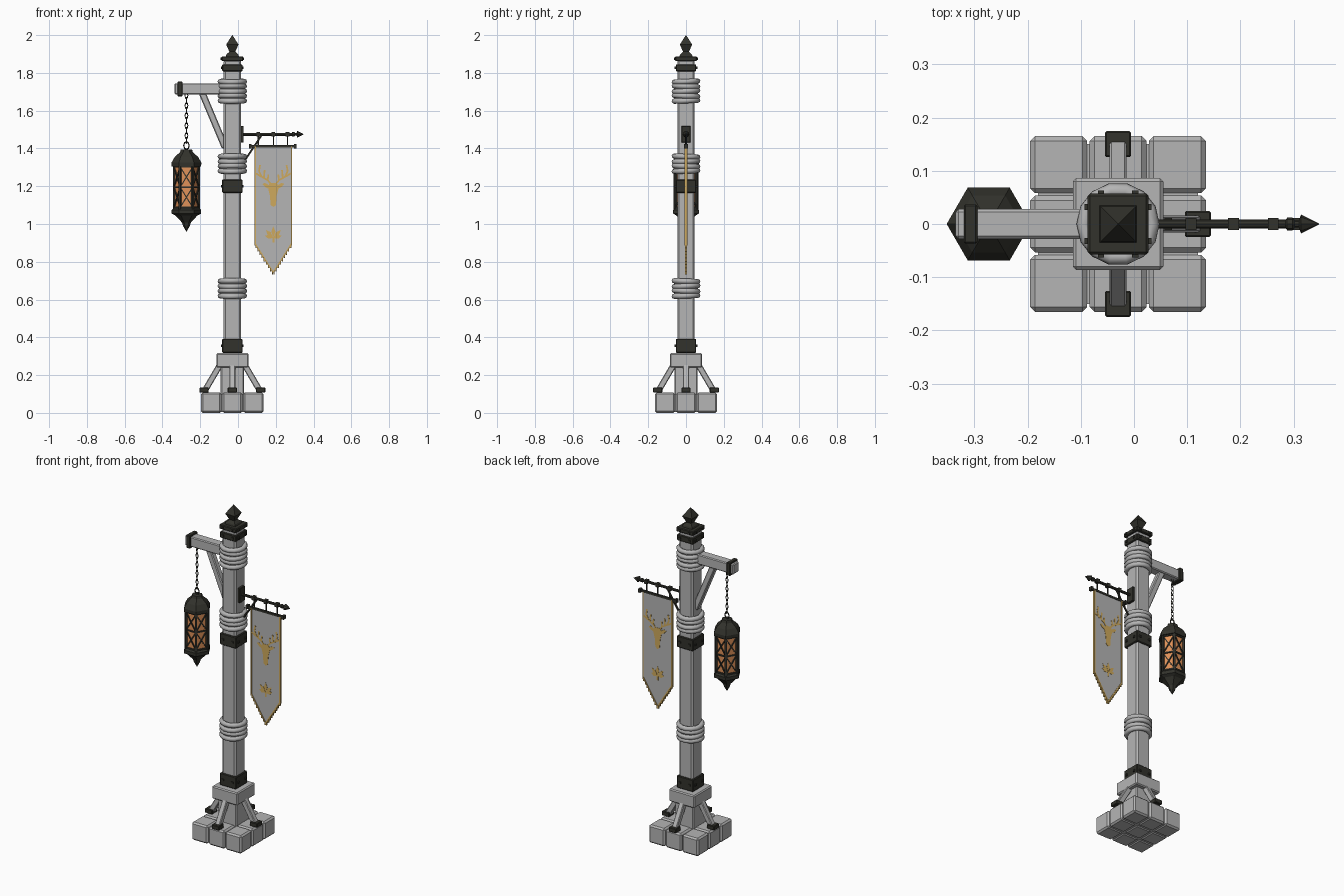
import bpy, bmesh, math
from mathutils import Vector, Matrix

if "Cube" in bpy.data.objects:
    bpy.data.objects.remove(bpy.data.objects["Cube"])

PX = -0.03          # post axis
LX = -0.273         # lantern axis
BX = 0.187          # banner axis


def material(name, rgb):
    m = bpy.data.materials.new(name)
    m.diffuse_color = (*rgb, 1)
    m.use_nodes = True
    m.node_tree.nodes["Principled BSDF"].inputs["Base Color"].default_value = m.diffuse_color
    return m


GREY = material("pale_grey", (0.46, 0.46, 0.46))
IRON = material("dark_iron", (0.032, 0.032, 0.025))
GOLD = material("gold", (0.62, 0.40, 0.11))
AMBER = material("amber_glass", (0.75, 0.29, 0.10))


def box(bm, c, s):
    bmesh.ops.create_cube(bm, size=1, matrix=Matrix.Translation(c) @ Matrix.Diagonal((*s, 1)))


def bar(bm, a, b, w, d, side=(0, 1, 0)):
    """Box from a to b, w wide, d deep along the side direction."""
    a, b = Vector(a), Vector(b)
    z = (b - a).normalized()
    x = Vector(side).cross(z).normalized()
    y = z.cross(x)
    rot = Matrix((x, y, z)).transposed().to_4x4()
    bmesh.ops.create_cube(bm, size=1, matrix=Matrix.Translation((a + b) / 2) @ rot
                          @ Matrix.Diagonal((w, d, (b - a).length, 1)))


def lathe(bm, prof, n, mat, phase=0.0):
    """Closed solid of revolution around local z from (radius, z) pairs."""
    rings = [[bm.verts.new(mat @ Vector((r * math.cos(phase + math.tau * i / n),
                                         r * math.sin(phase + math.tau * i / n), z)))
              for i in range(n)] for r, z in prof]
    for lo, hi in zip(rings, rings[1:]):
        for i in range(n):
            j = (i + 1) % n
            bm.faces.new((lo[i], lo[j], hi[j], hi[i]))
    bm.faces.new(rings[0][::-1])
    bm.faces.new(rings[-1])


def torus(bm, mat, R, r, n, k, sz=1.0):
    v = [[bm.verts.new(mat @ Vector(((R + r * math.cos(math.tau * j / k)) * math.cos(math.tau * i / n),
                                     (R + r * math.cos(math.tau * j / k)) * math.sin(math.tau * i / n) * sz,
                                     r * math.sin(math.tau * j / k)))) for j in range(k)] for i in range(n)]
    for i in range(n):
        for j in range(k):
            bm.faces.new((v[i][j], v[(i + 1) % n][j], v[(i + 1) % n][(j + 1) % k], v[i][(j + 1) % k]))


def plate(bm, pts, t):
    """Polygon in the xz plane, t thick."""
    f = [bm.verts.new((x, -t / 2, z)) for x, z in pts]
    k = [bm.verts.new((x, t / 2, z)) for x, z in pts]
    bm.faces.new(f)
    bm.faces.new(k[::-1])
    for i in range(len(pts)):
        j = (i + 1) % len(pts)
        bm.faces.new((f[j], f[i], k[i], k[j]))


def finish(name, bm, mat, bevel=0.0, smooth=False):
    bmesh.ops.recalc_face_normals(bm, faces=bm.faces)
    me = bpy.data.meshes.new(name)
    bm.to_mesh(me)
    bm.free()
    me.materials.append(mat)
    ob = bpy.data.objects.new(name, me)
    bpy.context.collection.objects.link(ob)
    if bevel:
        m = ob.modifiers.new("bevel", 'BEVEL')
        m.width, m.segments = bevel, 1
    if smooth:
        bpy.context.view_layer.objects.active = ob
        ob.select_set(True)
        bpy.ops.object.shade_smooth_by_angle(angle=math.radians(50))
        ob.select_set(False)
    return ob


T = Matrix.Translation
DIRS = [(1, 0), (0, 1), (-1, 0), (0, -1)]

# Base stones, three by three, round a recessed core
bm = bmesh.new()
for i in (-1, 0, 1):
    for j in (-1, 0, 1):
        box(bm, (PX + i * 0.1115, j * 0.1115, 0.054), (0.107, 0.107, 0.108))
finish("base_stones", bm, GREY, 0.009)
bm = bmesh.new()
box(bm, (PX, 0, 0.052), (0.30, 0.30, 0.094))
finish("base_core", bm, GREY)

# Pedestal and its collar
bm = bmesh.new()
box(bm, (PX, 0, 0.17), (0.124, 0.124, 0.15))
box(bm, (PX, 0, 0.278), (0.17, 0.172, 0.076))
finish("pedestal", bm, GREY, 0.006)

# Slanted struts with iron feet
struts, feet = bmesh.new(), bmesh.new()
for dx, dy in DIRS:
    bar(struts, (PX + dx * 0.15, dy * 0.15, 0.11), (PX + dx * 0.065, dy * 0.065, 0.255), 0.032, 0.032, (-dy, dx, 0))
    box(feet, (PX + dx * 0.15, dy * 0.15, 0.121), (0.049, 0.049, 0.026))
finish("base_struts", struts, GREY, 0.004)
finish("strut_feet", feet, IRON, 0.003)

# Post
bm = bmesh.new()
box(bm, (PX, 0, 1.09), (0.092, 0.092, 1.56))
finish("post", bm, GREY, 0.009)

# Iron bands with studs
bands, studs = bmesh.new(), bmesh.new()
for z0, z1, w in ((0.318, 0.392, 0.108), (1.165, 1.235, 0.108), (1.808, 1.845, 0.108), (1.862, 1.888, 0.114)):
    box(bands, (PX, 0, (z0 + z1) / 2), (w, w, z1 - z0))
    for dx, dy in DIRS:
        for s in (-0.032, 0.032):
            box(studs, (PX + dx * w / 2 - dy * s, dy * w / 2 + dx * s, (z0 + z1) / 2), (0.012, 0.012, 0.012))
finish("iron_bands", bands, IRON, 0.004)
finish("band_studs", studs, IRON)

# Pointed finial, four sided
bm = bmesh.new()
lathe(bm, [(0.05, 1.885), (0.044, 1.898), (0.022, 1.912), (0.046, 1.95), (0.001, 2.0)], 4, T((PX, 0, 0)), math.pi / 4)
finish("finial", bm, IRON)

# Rope windings
bm = bmesh.new()
for z0, z1, n in ((1.64, 1.767, 5), (1.268, 1.37, 4), (0.607, 0.71, 4)):
    h = (z1 - z0) / n
    for i in range(n):
        tilt = Matrix.Rotation(0.04 * (-1) ** i, 4, 'X')
        torus(bm, T((PX, 0, z0 + h * (i + 0.5))) @ tilt, 0.064, h * 0.55, 14, 8)
    lathe(bm, [(0.066, z0 + 0.01), (0.066, z1 - 0.01)], 14, T((PX, 0, 0)))
finish("rope_windings", bm, GREY, smooth=True)

# Lantern arm with brace and end band
bm = bmesh.new()
box(bm, (-0.195, 0, 1.715), (0.28, 0.056, 0.06))
bar(bm, (-0.19, 0, 1.695), (-0.068, 0, 1.405), 0.036, 0.036)
finish("lantern_arm", bm, GREY, 0.005)
bm = bmesh.new()
box(bm, (-0.307, 0, 1.715), (0.025, 0.074, 0.078))
finish("arm_end_band", bm, IRON, 0.003)

# Chain and hanging ring
bm = bmesh.new()
for i in range(10):
    turn = Matrix.Rotation(math.pi / 2 * (i % 2), 4, 'Z') @ Matrix.Rotation(math.pi / 2, 4, 'X')
    torus(bm, T((LX, 0, 1.68 - i * 0.0265)) @ turn, 0.0075, 0.0025, 8, 4, 2.0)
torus(bm, T((LX, 0, 1.415)) @ Matrix.Rotation(math.pi / 2, 4, 'X'), 0.014, 0.0035, 8, 5, 1.4)
finish("lantern_chain", bm, IRON)

# Lantern roof, floor, glass and lattice
L = T((LX, 0, 0))
bm = bmesh.new()
lathe(bm, [(0.078, 1.305), (0.079, 1.325), (0.062, 1.355), (0.034, 1.38), (0.030, 1.395)], 6, L)
finish("lantern_roof", bm, IRON)
bm = bmesh.new()
lathe(bm, [(0.001, 0.96), (0.018, 0.99), (0.024, 1.008), (0.058, 1.045), (0.078, 1.055), (0.078, 1.075), (0.068, 1.085)], 6, L)
finish("lantern_floor", bm, IRON)
bm = bmesh.new()
lathe(bm, [(0.062, 1.075), (0.062, 1.315)], 6, L)
finish("lantern_glass", bm, AMBER)
bm = bmesh.new()
for i in range(6):
    a, b = [Vector((LX + 0.066 * math.cos(t), 0.066 * math.sin(t), 0))
            for t in (i * math.pi / 3, (i + 1) * math.pi / 3)]
    n = (a + b) / 2 - Vector((LX, 0, 0))
    bar(bm, a + Vector((0, 0, 1.075)), a + Vector((0, 0, 1.315)), 0.012, 0.012, a - Vector((LX, 0, 0)))
    for z in (1.088, 1.195, 1.302):
        bar(bm, a + Vector((0, 0, z)), b + Vector((0, 0, z)), 0.008, 0.006, n)
    for z in (1.088, 1.195):
        lo, hi = Vector((0, 0, z)), Vector((0, 0, z + 0.107))
        bar(bm, a + lo, b + hi, 0.006, 0.006, n)
        bar(bm, a + hi, b + lo, 0.006, 0.006, n)
finish("lantern_lattice", bm, IRON)

# Banner pole with spear tip, wall plate and brace
bm = bmesh.new()
lathe(bm, [(0.008, 0.02), (0.008, 0.285), (0.012, 0.288), (0.012, 0.298), (0.007, 0.302), (0.007, 0.31),
           (0.018, 0.314), (0.001, 0.348)], 8, T((0, 0, 1.475)) @ Matrix.Rotation(math.pi / 2, 4, 'Y'))
finish("banner_pole", bm, IRON)
bm = bmesh.new()
box(bm, (0.022, 0, 1.475), (0.016, 0.048, 0.088))
bar(bm, (0.035, 0, 1.335), (0.125, 0, 1.47), 0.01, 0.01)
finish("pole_bracket", bm, IRON, 0.002)

# Hanging rings and crossbar
bm = bmesh.new()
for x in (0.107, 0.187, 0.262):
    box(bm, (x, 0, 1.475), (0.02, 0.022, 0.022))
    bar(bm, (x, 0, 1.47), (x, 0, 1.412), 0.006, 0.006)
bar(bm, (0.06, 0, 1.412), (0.308, 0, 1.412), 0.012, 0.012)
for x in (0.064, 0.304):
    box(bm, (x, 0, 1.412), (0.014, 0.022, 0.022))
finish("banner_hanger", bm, IRON)

# Banner cloth
bm = bmesh.new()
plate(bm, [(BX - 0.098, 1.41), (BX - 0.098, 0.9), (BX, 0.745), (BX + 0.098, 0.9), (BX + 0.098, 1.41)], 0.006)
finish("banner_cloth", bm, GREY)

# Gold side trim and stepped fringe
bm = bmesh.new()
for s in (-1, 1):
    bar(bm, (BX + s * 0.096, 0, 1.41), (BX + s * 0.096, 0, 0.885), 0.007, 0.014)
    bar(bm, (BX + s * 0.097, 0, 0.897), (BX, 0, 0.743), 0.007, 0.012)
    for i in range(9):
        x, z = 0.092 - i * 0.011, 0.889 - i * 0.0175
        bar(bm, (BX + s * x, 0, z), (BX + s * x, 0, z - 0.017), 0.006, 0.010)
finish("banner_trim", bm, GOLD)

# Stag head and leaf sprig, thin plates showing on both faces
bm = bmesh.new()
plate(bm, [(BX + x, z) for x, z in ((-0.03, 1.2), (-0.018, 1.15), (-0.014, 1.1), (0, 1.09), (0.014, 1.1),
                                   (0.018, 1.15), (0.03, 1.2), (0.016, 1.218), (-0.016, 1.218))], 0.009)
ANTLER = [((0.012, 1.21), (0.03, 1.232)), ((0.03, 1.232), (0.062, 1.25)), ((0.062, 1.25), (0.076, 1.28)),
          ((0.076, 1.28), (0.07, 1.312)), ((0.03, 1.232), (0.026, 1.262)), ((0.05, 1.243), (0.046, 1.285)),
          ((0.064, 1.25), (0.092, 1.268))]
for s in (-1, 1):
    for (x0, z0), (x1, z1) in ANTLER:
        bar(bm, (BX + s * x0, 0, z0), (BX + s * x1, 0, z1), 0.009, 0.009)
    plate(bm, [(BX + s * x, z) for x, z in ((0.022, 1.205), (0.045, 1.218), (0.058, 1.212), (0.044, 1.196), (0.026, 1.187))], 0.009)
for ang, ln in ((0, 0.062), (-0.75, 0.058), (0.75, 0.058), (-1.3, 0.045), (1.3, 0.045)):
    u, v = (math.sin(ang), math.cos(ang)), (math.cos(ang), -math.sin(ang))
    plate(bm, [(BX + u[0] * a * ln + v[0] * b, 0.926 + u[1] * a * ln + v[1] * b)
               for a, b in ((0, 0), (0.55, 0.011), (1, 0), (0.55, -0.011))], 0.009)
bar(bm, (BX, 0, 0.93), (BX, 0, 0.902), 0.01, 0.009)
finish("banner_emblem", bm, GOLD)
